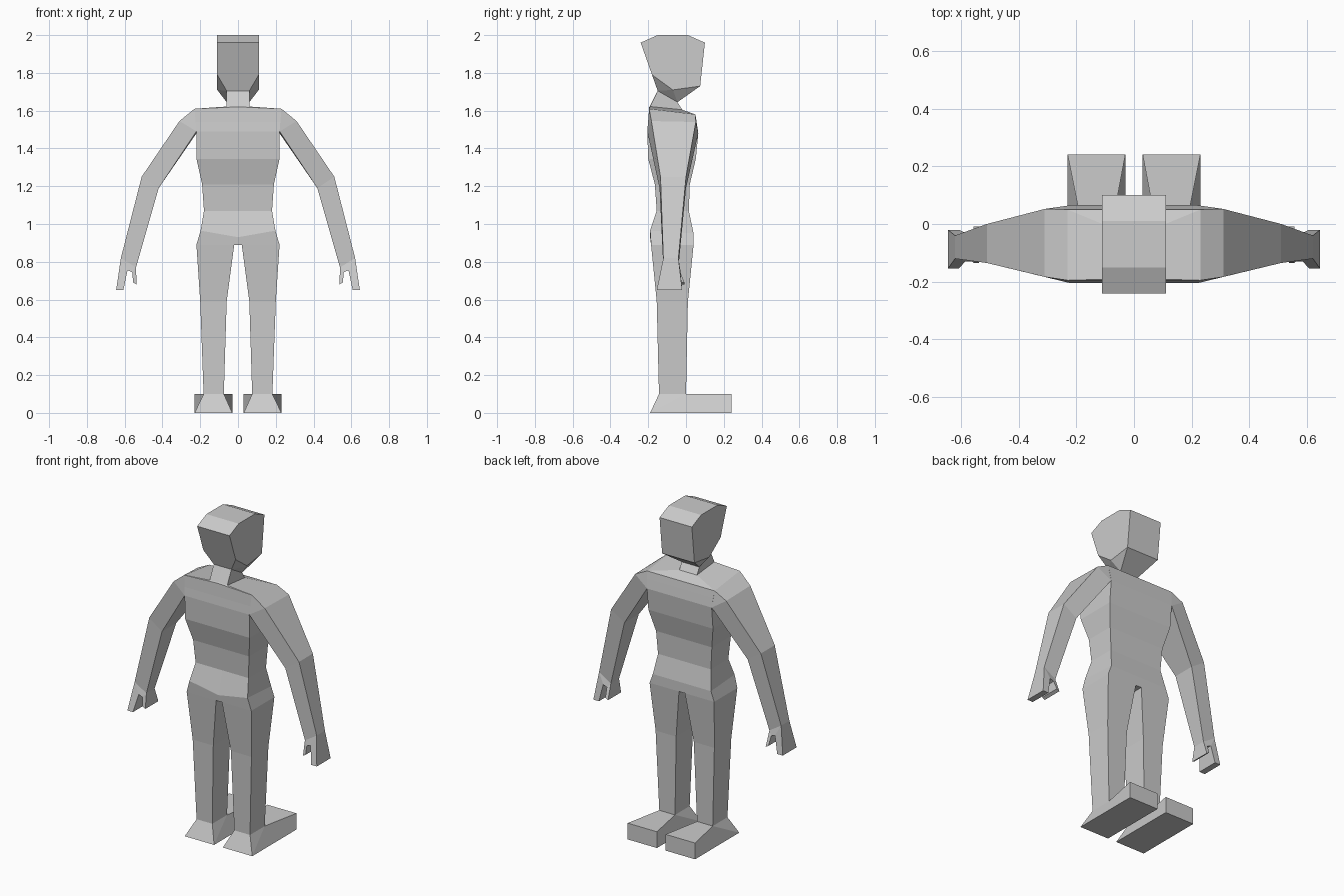
import bpy, bmesh

skin = bpy.data.materials.new("plain_grey")
skin.diffuse_color = (0.6, 0.6, 0.6, 1)


def make(name, verts, faces):
    """Build the +x half of a part and mirror it across x = 0."""
    bm = bmesh.new()
    vs = [bm.verts.new(v) for v in verts]
    for f in faces:
        bm.faces.new([vs[i] for i in f])
    bmesh.ops.remove_doubles(bm, verts=bm.verts, dist=0.0005)
    bmesh.ops.recalc_face_normals(bm, faces=bm.faces)
    me = bpy.data.meshes.new(name)
    bm.to_mesh(me)
    bm.free()
    me.materials.append(skin)
    ob = bpy.data.objects.new(name, me)
    bpy.context.collection.objects.link(ob)
    mod = ob.modifiers.new("mirror", 'MIRROR')
    mod.use_clip = True
    return ob


def loft(rings, closed=True):
    """Join successive four-point rings with quads."""
    verts = [p for r in rings for p in r]
    faces = []
    for k in range(len(rings) - 1):
        for i in range(4 if closed else 3):
            j = (i + 1) % 4
            a = k * 4
            faces.append((a + i, a + j, a + 4 + j, a + 4 + i))
    return verts, faces


# Torso and neck: half width, front y, back y, z at centre front, side front, back
sections = [
    (0.06, -0.15, -0.045, 1.705, 1.705, 1.645),
    (0.06, -0.19, -0.02, 1.625, 1.622, 1.605),
    (0.23, -0.195, 0.05, 1.62, 1.61, 1.58),
    (0.225, -0.2, 0.057, 1.54, 1.54, 1.535),
    (0.22, -0.205, 0.065, 1.49, 1.49, 1.48),
    (0.22, -0.2, 0.052, 1.345, 1.345, 1.345),
    (0.19, -0.165, 0.02, 1.21, 1.21, 1.21),
    (0.18, -0.155, 0.015, 1.07, 1.07, 1.07),
    (0.198, -0.19, 0.04, 0.93, 0.965, 0.95),
    (0.22, -0.185, 0.04, 0.89, 0.89, 0.89),
]
rings = [[(0, f, zc), (w, f, zs), (w, b, zb), (0, b, zb)]
         for w, f, b, zc, zs, zb in sections]
verts, faces = loft(rings, closed=False)
n = len(verts)                       # crotch strip between the legs
verts += [(0, -0.185, 0.89), (0.02, -0.185, 0.89), (0.02, 0.04, 0.89), (0, 0.04, 0.89)]
faces.append((n, n + 1, n + 2, n + 3))
make("torso_and_neck", verts, faces)

# Head: side outline, then jaw corners that meet the neck
side = [(-0.15, 2.0), (0.01, 2.0), (0.1, 1.96), (0.075, 1.73),
        (-0.07, 1.71), (-0.18, 1.79), (-0.24, 1.96)]
verts = [(0.11, y, z) for y, z in side] + [(0, y, z) for y, z in side]
verts += [(0.06, -0.045, 1.645), (0.06, -0.15, 1.705),
          (0, -0.045, 1.645), (0, -0.15, 1.705)]
faces = [tuple(range(7))]
for i in (0, 1, 2, 5, 6):
    j = (i + 1) % 7
    faces.append((i, j, j + 7, i + 7))
faces += [(3, 14, 16, 10), (5, 12, 17, 15), (5, 4, 15), (4, 14, 15), (4, 3, 14)]
make("head", verts, faces)

# Arms: shoulder, deltoid, elbow, wrist
armpit = [(0.22, 0.065, 1.48), (0.22, -0.205, 1.49)]
rings = [
    [(0.23, -0.195, 1.61), (0.23, 0.05, 1.58)] + armpit,
    [(0.31, -0.183, 1.545), (0.31, 0.052, 1.54)] + armpit,
    [(0.51, -0.135, 1.25), (0.51, 0.0, 1.25), (0.42, 0.0, 1.19), (0.42, -0.14, 1.19)],
    [(0.62, -0.12, 0.82), (0.62, -0.04, 0.82), (0.54, -0.04, 0.77), (0.54, -0.12, 0.77)],
]
make("arms", *loft(rings))

# Hands: mitten outline x, z with front and back y, split into palm, thumb, fingers
outline = [
    (0.62, 0.82, -0.12, -0.04), (0.54, 0.77, -0.12, -0.04),
    (0.537, 0.68, -0.135, -0.008), (0.555, 0.69, -0.135, -0.008),
    (0.56, 0.745, -0.13, -0.03), (0.585, 0.755, -0.13, -0.03),
    (0.607, 0.65, -0.155, -0.02), (0.645, 0.65, -0.155, -0.02),
]
verts = [(x, f, z) for x, z, f, b in outline] + [(x, b, z) for x, z, f, b in outline]
faces = [(i, (i + 1) % 8, (i + 1) % 8 + 8, i + 8) for i in range(1, 8)]
for quad in [(0, 1, 4, 5), (1, 2, 3, 4), (0, 5, 6, 7)]:
    faces += [quad, tuple(i + 8 for i in quad)]
make("hands", verts, faces)

# Legs: thigh, knee, ankle
legs = [(0.02, 0.22, -0.185, 0.04, 0.89), (0.06, 0.2, -0.155, 0.01, 0.59),
        (0.075, 0.182, -0.143, 0.0, 0.1)]
make("legs", *loft([[(a, f, z), (b, f, z), (b, k, z), (a, k, z)]
                    for a, b, f, k, z in legs]))

# Feet: ankle ring, sole and toe edge
verts = [(0.075, -0.143, 0.1), (0.182, -0.143, 0.1), (0.182, 0, 0.1), (0.075, 0, 0.1),
         (0.03, -0.19, 0), (0.23, -0.19, 0), (0.23, 0.24, 0), (0.03, 0.24, 0),
         (0.23, 0.24, 0.1), (0.03, 0.24, 0.1)]
faces = [(0, 1, 5, 4), (1, 2, 5), (2, 8, 6, 5), (0, 4, 3), (3, 4, 7, 9),
         (2, 3, 9, 8), (6, 8, 9, 7), (4, 5, 6, 7)]
make("feet", verts, faces)
